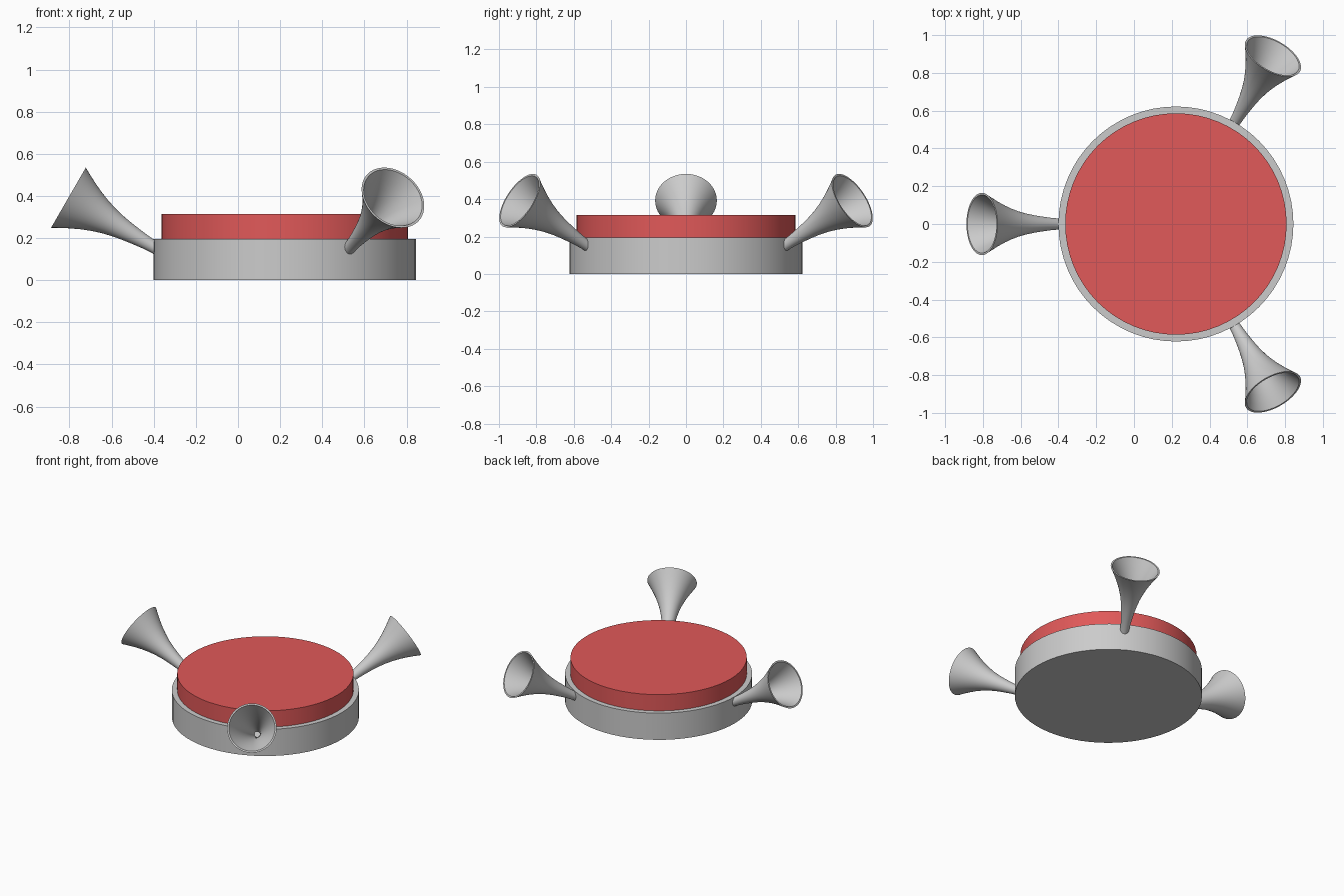
import bpy, bmesh
from math import pi, sin, cos, radians
from mathutils import Matrix, Vector

if "Cube" in bpy.data.objects:
    bpy.data.objects.remove(bpy.data.objects["Cube"])

CX = 0.222  # disc centre along x

def finish(bm, name, color=None):
    bmesh.ops.recalc_face_normals(bm, faces=bm.faces)
    me = bpy.data.meshes.new(name)
    bm.to_mesh(me)
    bm.free()
    ob = bpy.data.objects.new(name, me)
    bpy.context.collection.objects.link(ob)
    bpy.ops.object.select_all(action='DESELECT')
    ob.select_set(True)
    bpy.context.view_layer.objects.active = ob
    bpy.ops.object.shade_smooth_by_angle(angle=radians(35))
    if color:
        mat = bpy.data.materials.new(name)
        mat.diffuse_color = color
        mat.use_nodes = True
        mat.node_tree.nodes["Principled BSDF"].inputs["Base Color"].default_value = mat.diffuse_color
        me.materials.append(mat)
    return ob

def disc(name, r, z0, z1, color=None):
    bm = bmesh.new()
    bmesh.ops.create_cone(bm, cap_ends=True, segments=64, radius1=r, radius2=r,
                          depth=z1 - z0,
                          matrix=Matrix.Translation((CX, 0, (z0 + z1) / 2)))
    return finish(bm, name, color)

# flared horn: (distance behind rim, radius), outer wall then inner wall
OUTER = [(0.49, 0.029), (0.46, 0.030), (0.42, 0.033), (0.377, 0.038),
         (0.32, 0.046), (0.27, 0.055), (0.22, 0.067), (0.171, 0.083),
         (0.125, 0.101), (0.078, 0.123), (0.034, 0.146), (0.0, 0.165)]
WALL = 0.011
PROFILE = OUTER + [(t, r - WALL) for t, r in reversed(OUTER[1:])]

def horn(name, angle, seg=48):
    bm = bmesh.new()
    rings = [[bm.verts.new((r * cos(2 * pi * i / seg), r * sin(2 * pi * i / seg), -t))
              for i in range(seg)] for t, r in PROFILE]
    for a, b in zip(rings, rings[1:]):
        for i in range(seg):
            j = (i + 1) % seg
            bm.faces.new((a[i], a[j], b[j], b[i]))
    bm.faces.new(rings[0])
    bm.faces.new(rings[-1])
    # tilt the axis to 30 degrees above horizontal and swing round the disc
    m = (Matrix.Translation((CX, 0, 0)) @ Matrix.Rotation(angle, 4, 'Z')
         @ Matrix.Translation((1.027, 0, 0.392)) @ Matrix.Rotation(radians(60), 4, 'Y'))
    bmesh.ops.transform(bm, matrix=m, verts=bm.verts)
    return finish(bm, name)

# base housing and red push pad
disc("base_housing", 0.622, 0.0, 0.196)
disc("push_pad", 0.586, 0.15, 0.315, (0.75, 0.1, 0.1, 1))

# three horns around the base
for name, deg in (("horn_left", 180), ("horn_back", 60), ("horn_front", -60)):
    horn(name, radians(deg))
